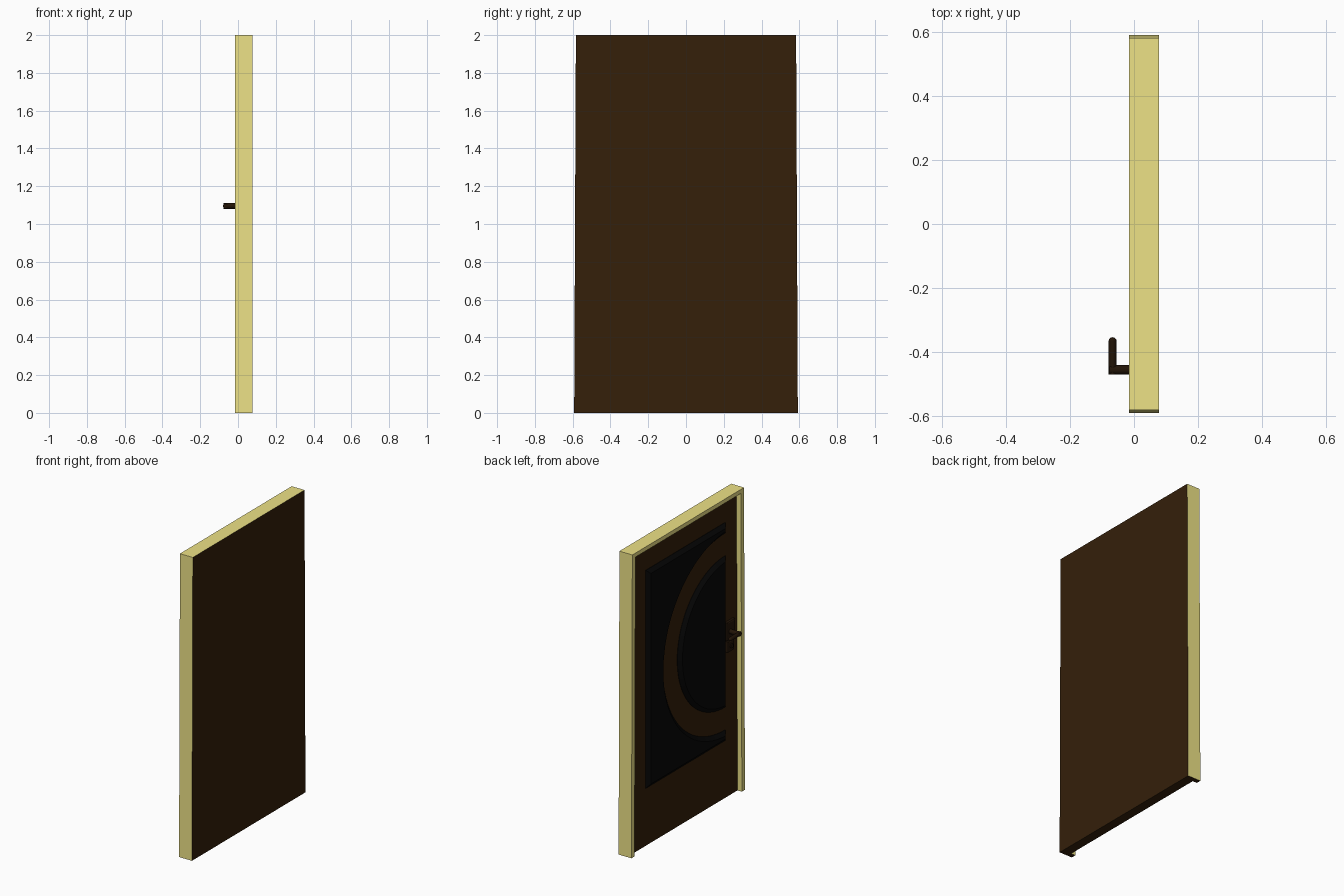
import bpy, bmesh, math
from mathutils import Matrix

if "Cube" in bpy.data.objects:
    bpy.data.objects.remove(bpy.data.objects["Cube"])


def material(name, rgb):
    m = bpy.data.materials.new(name)
    m.diffuse_color = (*rgb, 1)
    m.use_nodes = True
    m.node_tree.nodes["Principled BSDF"].inputs["Base Color"].default_value = m.diffuse_color
    return m


YELLOW = material("frame_yellow", (0.85, 0.76, 0.24))
BROWN = material("door_brown", (0.035, 0.014, 0.003))
BLACK = material("panel_black", (0.002, 0.002, 0.002))
METAL = material("handle_dark", (0.016, 0.007, 0.002))


def plate(name, outline, x0, x1, mat, rim=0.0, raise_by=0.0, drop=None):
    """Filled (y, z) outline, thick from x0 to x1, with an optional sloped raised front.
    Faces for which drop(face) is true are hidden inside the model and removed."""
    cu = bpy.data.curves.new(name, 'CURVE')
    cu.dimensions = '2D'
    cu.fill_mode = 'BOTH'
    cu.extrude = (x1 - x0) / 2
    s = cu.splines.new('POLY')
    s.points.add(len(outline) - 1)
    for p, (y, z) in zip(s.points, outline):
        p.co = (y, z, 0, 1)
    s.use_cyclic_u = True
    ob = bpy.data.objects.new(name, cu)
    bpy.context.collection.objects.link(ob)
    # local x, y, z become world y, z, x
    ob.matrix_world = Matrix(((0, 0, 1, (x0 + x1) / 2), (1, 0, 0, 0),
                              (0, 1, 0, 0), (0, 0, 0, 1)))
    bpy.ops.object.select_all(action='DESELECT')
    ob.select_set(True)
    bpy.context.view_layer.objects.active = ob
    bpy.ops.object.convert(target='MESH')
    ob = bpy.context.object
    bpy.ops.object.transform_apply(location=True, rotation=True, scale=True)
    # weld the caps to the sides and make all normals point outwards
    bm = bmesh.new()
    bm.from_mesh(ob.data)
    bmesh.ops.remove_doubles(bm, verts=bm.verts, dist=0.0001)
    bmesh.ops.recalc_face_normals(bm, faces=bm.faces)
    if rim:
        front = [f for f in bm.faces if f.normal.x < -0.9]
        bmesh.ops.inset_region(bm, faces=front, thickness=rim, depth=raise_by,
                               use_even_offset=True, use_boundary=True)
    if drop:
        bm.normal_update()
        hidden = [f for f in bm.faces if drop(f)]
        bmesh.ops.delete(bm, geom=hidden, context='FACES')
    bm.to_mesh(ob.data)
    bm.free()
    ob.data.materials.clear()
    ob.data.materials.append(mat)
    bpy.ops.object.shade_smooth_by_angle()
    return ob


def rect(y0, y1, z0, z1):
    return [(y0, z0), (y1, z0), (y1, z1), (y0, z1)]


def finish(name):
    ob = bpy.context.object
    ob.name = name
    ob.data.materials.append(METAL)
    bpy.ops.object.shade_smooth_by_angle()


def rod(name, radius, a, b, axis):
    """Cylinder along x or y between points a and b."""
    mid = [(p + q) / 2 for p, q in zip(a, b)]
    length = sum(abs(p - q) for p, q in zip(a, b))
    rot = (0, math.pi / 2, 0) if axis == 'x' else (math.pi / 2, 0, 0)
    bpy.ops.mesh.primitive_cylinder_add(vertices=16, radius=radius, depth=length,
                                        location=mid, rotation=rot)
    finish(name)


# Door frame: slightly tapered arch of two jambs and a head; back and feet are brown
opening = [(-0.56, 0), (0.56, 0), (0.55, 1.973), (-0.55, 1.973)]
frame = plate("door_frame", [(-0.592, 0), (-0.56, 0), (-0.55, 1.973), (0.55, 1.973),
                             (0.56, 0), (0.592, 0), (0.583, 2), (-0.583, 2)],
              -0.016, 0.078, YELLOW)
frame.data.materials.append(BROWN)
for f in frame.data.polygons:
    if f.normal.x > 0.9 or (f.normal.z < -0.9 and f.center.z < 0.01):
        f.material_index = 1

# Door leaf: only its front, back and bottom show
FACE = 0.016
plate("door_leaf", opening, FACE, 0.078, BROWN,
      drop=lambda f: abs(f.normal.x) < 0.9 and f.normal.z > -0.9)

CY, CZ = -0.43, 1.10


def arc(r, n=40):
    """Half circle bulging to +y, from bottom to top."""
    return [(CY + r * math.cos(t), CZ + r * math.sin(t))
            for t in (math.pi * (i / n - 0.5) for i in range(n + 1))]


# Dark raised panels with a sloped rim
half_round = arc(0.50)
corner = [(CY, 0.38), (0.40, 0.38), (0.40, 1.82), (CY, 1.82)] + arc(0.65)[::-1]
for name, outline in (("half_round_panel", half_round), ("corner_panel", corner)):
    plate(name, outline, FACE - 0.002, FACE + 0.004, BLACK, 0.025, 0.02,
          drop=lambda f: f.normal.x > 0.9)

# Handle plate, lock plate and lever
HY, HZ = -0.457, 1.095
plate("handle_plate", rect(HY - 0.055, HY + 0.03, 1.04, 1.16), 0.0, 0.03, METAL, 0.006, 0.004)
plate("lock_plate", rect(HY - 0.045, HY + 0.02, 0.96, 1.03), 0.0, 0.03, METAL, 0.006, 0.004)
rod("key_cylinder", 0.014, (-0.01, HY - 0.012, 0.995), (0.01, HY - 0.012, 0.995), 'x')
rod("handle_stem", 0.015, (-0.077, HY, HZ), (0.02, HY, HZ), 'x')
rod("handle_lever", 0.0125, (-0.067, HY - 0.014, HZ), (-0.067, -0.367, HZ), 'y')
bpy.ops.mesh.primitive_uv_sphere_add(segments=16, ring_count=8, radius=0.0125,
                                     location=(-0.067, -0.367, HZ))
finish("lever_tip")
